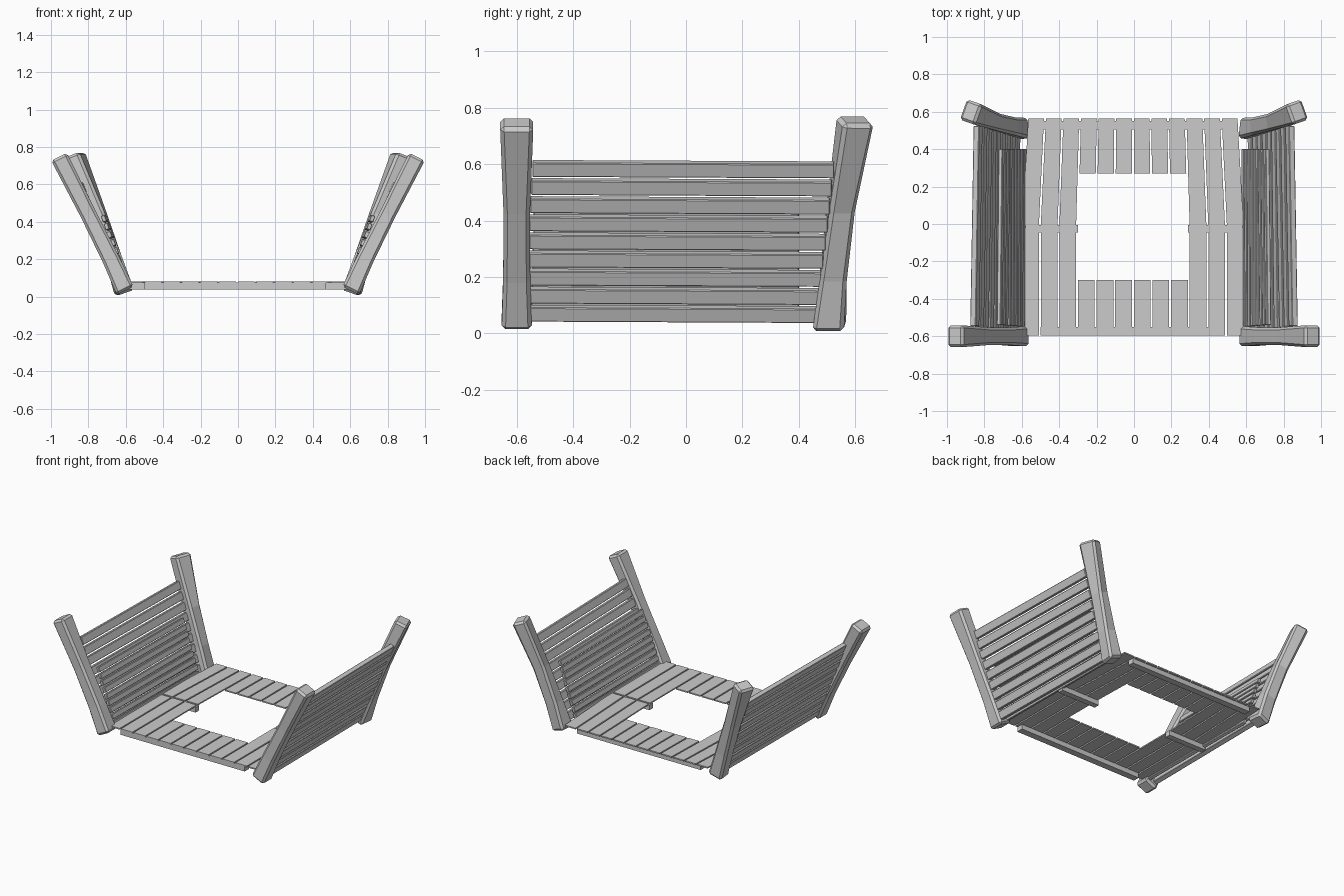
import bpy, bmesh, math, random
from mathutils import Vector

if "Cube" in bpy.data.objects:
    bpy.data.objects.remove(bpy.data.objects["Cube"])

random.seed(4)


def loft(bm, rings):
    """Skin a list of four-cornered rings and cap both ends."""
    vs = [[bm.verts.new(p) for p in r] for r in rings]
    for a, b in zip(vs, vs[1:]):
        for i in range(4):
            j = (i + 1) % 4
            bm.faces.new((a[i], a[j], b[j], b[i]))
    bm.faces.new(vs[0][::-1])
    bm.faces.new(vs[-1])


def ring(c, u, v):
    c, u, v = Vector(c), Vector(u), Vector(v)
    return [c - u - v, c + u - v, c + u + v, c - u + v]


def finish(name, bm, bevel=0.0, mirror=False):
    bmesh.ops.recalc_face_normals(bm, faces=bm.faces)
    me = bpy.data.meshes.new(name)
    bm.to_mesh(me)
    bm.free()
    ob = bpy.data.objects.new(name, me)
    bpy.context.collection.objects.link(ob)
    if bevel:
        b = ob.modifiers.new("bevel", "BEVEL")
        b.width, b.segments = bevel, 1
        b.limit_method, b.angle_limit = "ANGLE", math.radians(40)
    if mirror:
        ob.modifiers.new("mirror", "MIRROR")
    return ob


def post(name, stations):
    """Leaning post; station = centre, half width, half depth, yaw."""
    bm = bmesh.new()
    axis = (Vector(stations[-1][0]) - Vector(stations[0][0])).normalized()
    rings = []
    for c, hw, hd, yaw in stations:
        a = math.radians(yaw)
        d = Vector((-math.sin(a), math.cos(a), 0))
        u = d.cross(axis).normalized()
        rings.append(ring(c, u * hw, d * hd))
    loft(bm, rings)
    finish(name, bm, 0.014, True)


# Corner posts, pinched in the middle
post("front_post", [((0.603, -0.60, 0.031), 0.050, 0.054, 0),
                    ((0.68, -0.60, 0.20), 0.046, 0.048, 0),
                    ((0.80, -0.60, 0.44), 0.043, 0.047, 0),
                    ((0.957, -0.60, 0.748), 0.047, 0.059, 0)])
post("back_post", [((0.607, 0.508, 0.020), 0.050, 0.056, -7),
                   ((0.665, 0.522, 0.20), 0.046, 0.048, 0),
                   ((0.75, 0.548, 0.44), 0.043, 0.046, 10),
                   ((0.875, 0.600, 0.757), 0.047, 0.058, 20)])


def slat_wall(name, low, high, y0, y1, count, fill, half_t, back_dx):
    """Leaning wall of horizontal slats; low/high are (x, z) of its edges."""
    bm = bmesh.new()
    lo, hi = Vector((low[0], 0, low[1])), Vector((high[0], 0, high[1]))
    up = (hi - lo).normalized()
    out = Vector((up.z, 0, -up.x))
    pitch = (hi - lo).length / (count - 1 + fill)
    for i in range(count):
        t = i / (count - 1)
        c = lo + up * pitch * (i + fill / 2)
        ya = y0[0] + (y0[1] - y0[0]) * t
        yb = y1[0] + (y1[1] - y1[0]) * t
        j = random.uniform(-0.003, 0.003)
        h = up * pitch * fill / 2
        loft(bm, [ring(c + Vector((j, ya, 0.002)), out * half_t, h),
                  ring(c + Vector((back_dx - j, yb, -0.003)), out * half_t, h)])
    finish(name, bm, 0.003, True)


# Side walls: large outer slats and a smaller inner panel
slat_wall("outer_side_slats", (0.635, 0.045), (0.86, 0.608),
          (-0.575, -0.545), (0.465, 0.525), 9, 0.78, 0.016, -0.015)
slat_wall("inner_side_slats", (0.588, 0.055), (0.722, 0.432),
          (-0.55, -0.54), (0.40, 0.40), 9, 0.78, 0.011, -0.006)

# Floor planks around the square opening; the back half narrows rearward
bm = bmesh.new()
for i in range(12):
    middle = 3 <= i <= 8
    for ya, yb, wa, wb in ((-0.597, -0.30 if middle else -0.022, 1.0, 1.0),
                           (0.27 if middle else -0.008, 0.565, 1.0, 0.945)):
        if middle and ya > 0:
            wa = 0.973
        ends = []
        for y, w in ((ya, wa), (yb, wb)):
            pitch = 0.0995 * w
            x = (i - 5.5) * pitch - 0.006
            ends.append(ring((x, y, 0.0765), (pitch / 2 - 0.005, 0, 0), (0, 0, 0.0045)))
        loft(bm, ends)
finish("floor_planks", bm)

# Bearers under the floor
for name, x0, x1, y0, y1 in (("front_bearer", -0.50, 0.47, -0.597, -0.55),
                             ("back_bearer", -0.50, 0.47, 0.505, 0.55),
                             ("left_bearer", -0.60, -0.30, -0.045, -0.005),
                             ("right_bearer", 0.29, 0.59, -0.045, -0.005)):
    bm = bmesh.new()
    y, hy = (y0 + y1) / 2, (y1 - y0) / 2
    loft(bm, [ring((x, y, 0.056), (0, hy, 0), (0, 0, 0.018)) for x in (x0, x1)])
    finish(name, bm)
